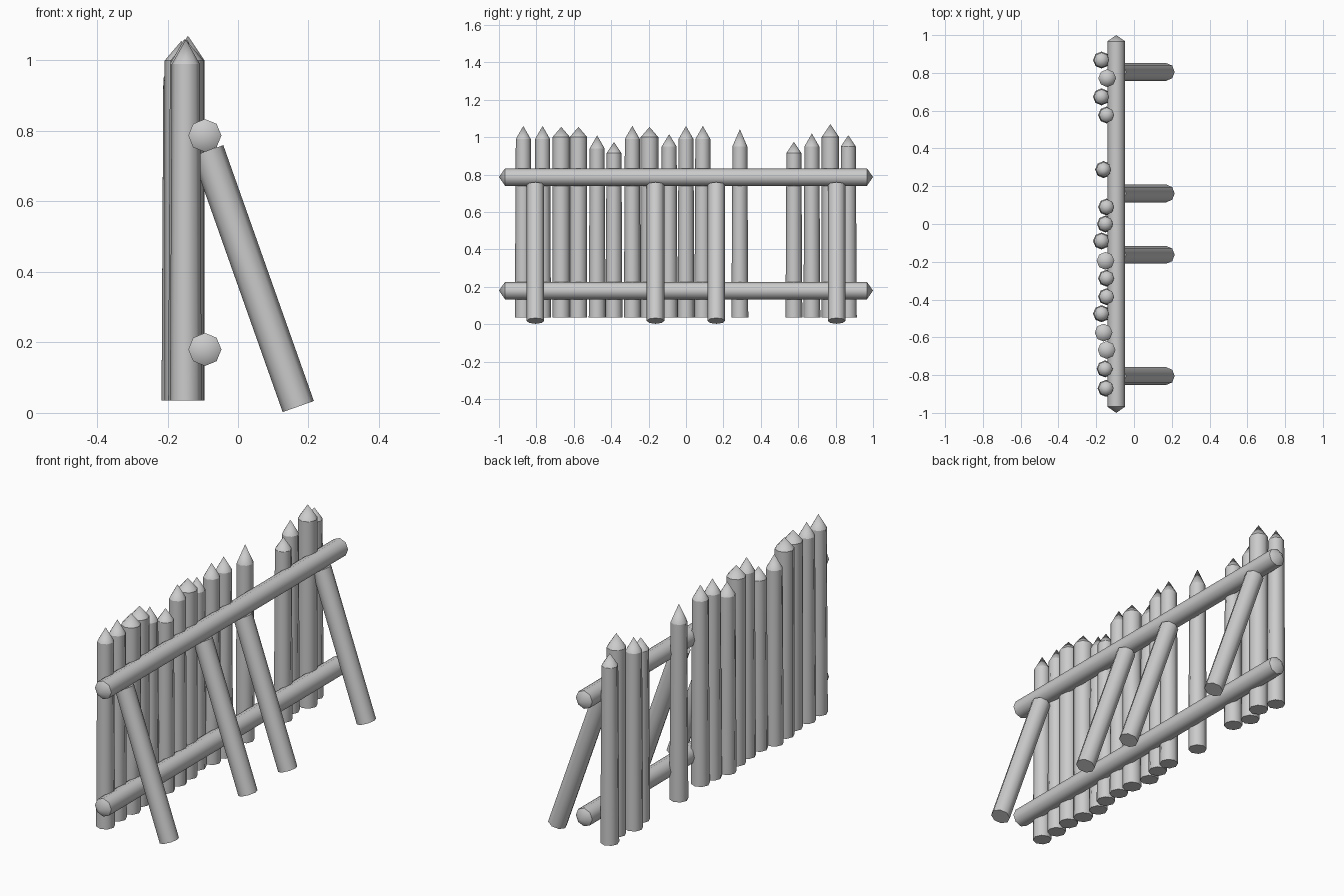
import bpy, bmesh, math
from mathutils import Vector

cube = bpy.data.objects.get("Cube")
if cube:
    bpy.data.objects.remove(cube, do_unlink=True)

wood = bpy.data.materials.new("plain_grey")
wood.use_nodes = True
GREY = (0.6, 0.6, 0.6, 1)
wood.diffuse_color = GREY
wood.node_tree.nodes["Principled BSDF"].inputs["Base Color"].default_value = GREY

SIDES = 8


def log(name, start, end, rings):
    """Eight-sided log; rings are (distance along axis, radius), radius 0 is a point."""
    start, end = Vector(start), Vector(end)
    turn = (end - start).to_track_quat('Z', 'Y')
    bm = bmesh.new()
    loops = []
    for dist, radius in rings:
        count = SIDES if radius else 1
        loops.append([bm.verts.new(start + turn @ Vector((
            radius * math.cos(math.tau * i / SIDES),
            radius * math.sin(math.tau * i / SIDES), dist))) for i in range(count)])
    for low, high in zip(loops, loops[1:]):
        for i in range(SIDES):
            j = (i + 1) % SIDES
            if len(low) == 1:
                corners = (low[0], high[j], high[i])
            elif len(high) == 1:
                corners = (low[i], low[j], high[0])
            else:
                corners = (low[i], low[j], high[j], high[i])
            bm.faces.new(corners).smooth = True
    # Flat caps on blunt ends
    for ring in (loops[0], loops[-1]):
        if len(ring) > 1:
            bm.faces.new(ring)
    bmesh.ops.recalc_face_normals(bm, faces=bm.faces)
    # Crisp edge around every ring, smooth along the shaft
    for ring in loops:
        if len(ring) > 1:
            for i in range(SIDES):
                bm.edges.get((ring[i], ring[(i + 1) % SIDES])).smooth = False
    mesh = bpy.data.meshes.new(name)
    bm.to_mesh(mesh)
    bm.free()
    mesh.materials.append(wood)
    obj = bpy.data.objects.new(name, mesh)
    bpy.context.collection.objects.link(obj)


# Sharpened pickets: x, y, tip height, shoulder height, wide or narrow
WIDE, SLIM = 0.047, 0.04
BASE = 0.035
pickets = [
    (-.148, -.87, 1.06, .99, SLIM), (-.153, -.767, 1.06, .99, SLIM),
    (-.145, -.667, 1.055, 1.0, WIDE), (-.161, -.575, 1.055, 1.0, WIDE),
    (-.172, -.475, 1.01, .94, SLIM), (-.145, -.385, .975, .915, SLIM),
    (-.145, -.287, 1.06, .99, SLIM), (-.151, -.195, 1.055, 1.0, WIDE),
    (-.172, -.09, 1.016, .95, SLIM), (-.151, 0, 1.06, .99, SLIM),
    (-.145, .09, 1.06, .99, SLIM), (-.161, .288, 1.043, .95, SLIM),
    (-.145, .577, .975, .915, SLIM), (-.172, .673, 1.02, .95, SLIM),
    (-.142, .772, 1.07, 1.0, WIDE), (-.172, .868, 1.01, .95, SLIM),
]
for n, (x, y, tip, shoulder, radius) in enumerate(pickets, 1):
    log(f"picket_{n}", (x, y, BASE), (x, y, tip),
        [(0, max(radius, 0.045)), (shoulder - BASE, radius), (tip - BASE, 0)])

# Long rails pointed at both ends
for name, z in (("lower_rail", 0.18), ("upper_rail", 0.787)):
    log(name, (-0.094, -1, z), (-0.094, 1, z),
        [(0, 0), (0.033, 0.047), (1.967, 0.047), (2, 0)])

# Slanted braces
for n, y in enumerate((-0.805, -0.163, 0.162, 0.805), 1):
    foot, head = Vector((0.171, y, 0.018)), Vector((-0.086, y, 0.744))
    log(f"brace_{n}", foot, head, [(0, 0.047), ((head - foot).length, 0.047)])
